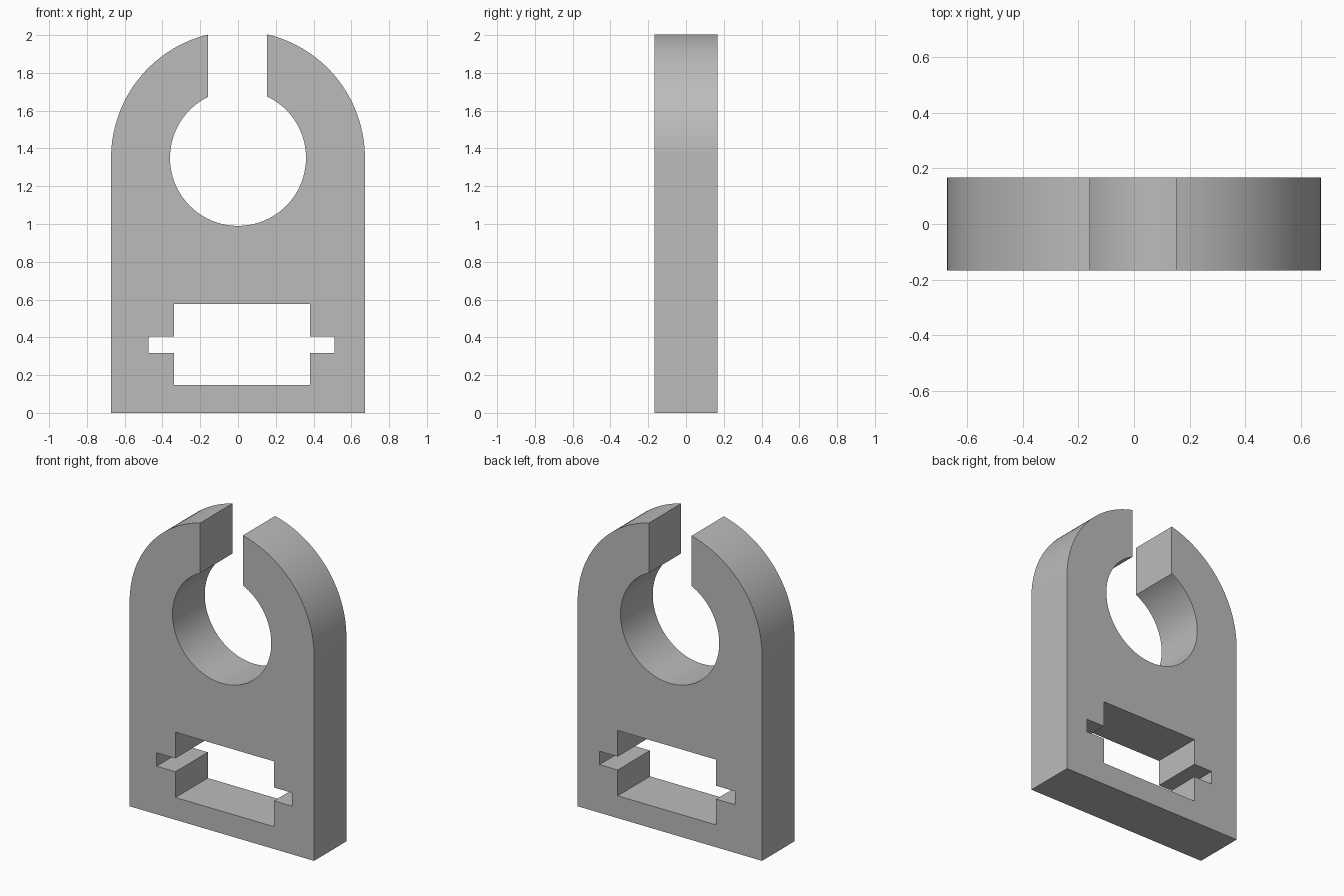
import bpy, bmesh, math

cube = bpy.data.objects.get("Cube")
if cube:
    bpy.data.objects.remove(cube, do_unlink=True)

HALF = 0.168          # half thickness
CZ = 1.35             # centre height of the ring
R_OUT, R_IN = 0.672, 0.36
GAP_L, GAP_R = -0.158, 0.153

grey = bpy.data.materials.new("plain_grey")
grey.use_nodes = True
colour = (0.5, 0.5, 0.5, 1)
grey.diffuse_color = colour
grey.node_tree.nodes["Principled BSDF"].inputs["Base Color"].default_value = colour


def arc(radius, start, end, steps):
    return [(radius * math.cos(a), CZ + radius * math.sin(a))
            for a in (start + (end - start) * i / steps for i in range(steps + 1))]


def extrude_profile(name, points, half):
    """Extrude an x-z outline from y = -half to y = half."""
    bm = bmesh.new()
    face = bm.faces.new([bm.verts.new((x, -half, z)) for x, z in points])
    new = bmesh.ops.extrude_face_region(bm, geom=[face])["geom"]
    moved = [v for v in new if isinstance(v, bmesh.types.BMVert)]
    bmesh.ops.translate(bm, verts=moved, vec=(0, 2 * half, 0))
    bmesh.ops.recalc_face_normals(bm, faces=bm.faces)
    mesh = bpy.data.meshes.new(name)
    bm.to_mesh(mesh)
    bm.free()
    mesh.materials.append(grey)
    obj = bpy.data.objects.new(name, mesh)
    bpy.context.collection.objects.link(obj)
    return obj


# Plate with a rounded top and a round opening that is split at the top
outline = [(-R_OUT, 0), (R_OUT, 0)]
outline += arc(R_OUT, 0, math.acos(GAP_R / R_OUT), 32)
outline += arc(R_IN, math.acos(GAP_R / R_IN), math.acos(GAP_L / R_IN) - 2 * math.pi, 80)
outline += arc(R_OUT, math.acos(GAP_L / R_OUT), math.pi, 32)
plate = extrude_profile("clip_plate", outline, HALF)

# Rectangular slot with a small notch on each side
L, R, LN, RN = -0.338, 0.38, -0.475, 0.512
B, T, NB, NT = 0.147, 0.577, 0.317, 0.405
slot = [(L, B), (R, B), (R, NB), (RN, NB), (RN, NT), (R, NT),
        (R, T), (L, T), (L, NT), (LN, NT), (LN, NB), (L, NB)]
cutter = extrude_profile("slot_cutter", slot, HALF * 2)
cutter.hide_render = True

cut = plate.modifiers.new("slot", "BOOLEAN")
cut.operation = "DIFFERENCE"
cut.solver = "EXACT"
cut.object = cutter

bpy.ops.object.select_all(action="DESELECT")
plate.select_set(True)
bpy.context.view_layer.objects.active = plate
bpy.ops.object.modifier_apply(modifier=cut.name)
bpy.data.objects.remove(cutter, do_unlink=True)
bpy.ops.object.shade_smooth_by_angle(angle=math.radians(30))
